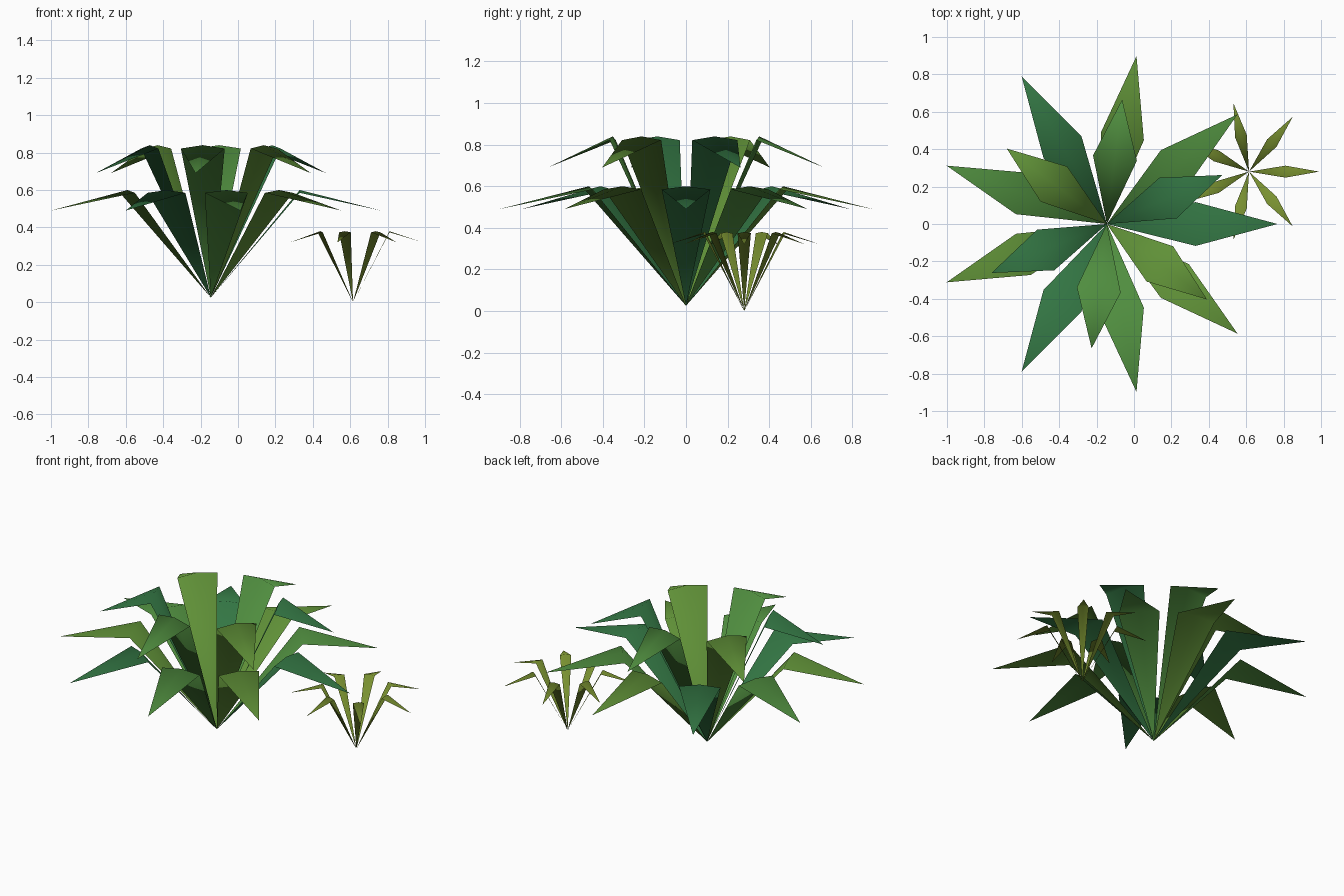
import bpy
from math import sin, cos, radians

if "Cube" in bpy.data.objects:
    bpy.data.objects.remove(bpy.data.objects["Cube"])


def material(name, rgb):
    m = bpy.data.materials.new(name)
    m.diffuse_color = (*rgb, 1)
    m.use_nodes = True
    m.node_tree.nodes["Principled BSDF"].inputs["Base Color"].default_value = m.diffuse_color
    return m


deep = material("deep_green", (0.035, 0.19, 0.06))
mid = material("mid_green", (0.08, 0.27, 0.05))
light = material("light_green", (0.12, 0.29, 0.04))
olive = material("olive_green", (0.19, 0.28, 0.03))


def leaf(name, base, angle, bend, half_width, tip, ridge, mat):
    """Blade rising from a point, folded along its middle and drooping to a tip.
    bend and tip are (radius, height)."""
    c, s = cos(radians(angle)), sin(radians(angle))
    profile = [(0, 0, base[2]),
               (bend[0], half_width, bend[1] - ridge),
               (bend[0], 0, bend[1]),
               (bend[0], -half_width, bend[1] - ridge),
               (tip[0], 0, tip[1])]
    verts = [(base[0] + r * c - w * s, base[1] + r * s + w * c, z)
             for r, w, z in profile]
    mesh = bpy.data.meshes.new(name)
    mesh.from_pydata(verts, [], [(0, 2, 1), (0, 3, 2), (1, 2, 4), (2, 3, 4)])
    mesh.materials.append(mat)
    mesh.shade_smooth()
    bpy.context.collection.objects.link(bpy.data.objects.new(name, mesh))


def rosette(name, count, start, base, bend, half_width, tip, ridge, mats):
    for i in range(count):
        leaf(f"{name}_{i + 1}", base, start + i * 360 / count, bend,
             half_width, tip, ridge, mats[i % len(mats)])


# Large plant: low outer ring and tall inner ring
big = (-0.145, 0, 0.025)
rosette("outer_leaf", 9, 0, big, (0.475, 0.60), 0.117, (0.912, 0.49), 0.015, [deep, mid, light])
rosette("inner_leaf", 6, 23, big, (0.355, 0.84), 0.118, (0.67, 0.69), 0.018, [deep, mid, light])

# Small plant beside it
rosette("small_leaf", 7, 0, (0.615, 0.28, 0), (0.195, 0.38), 0.032, (0.375, 0.32), 0.006, [olive])
